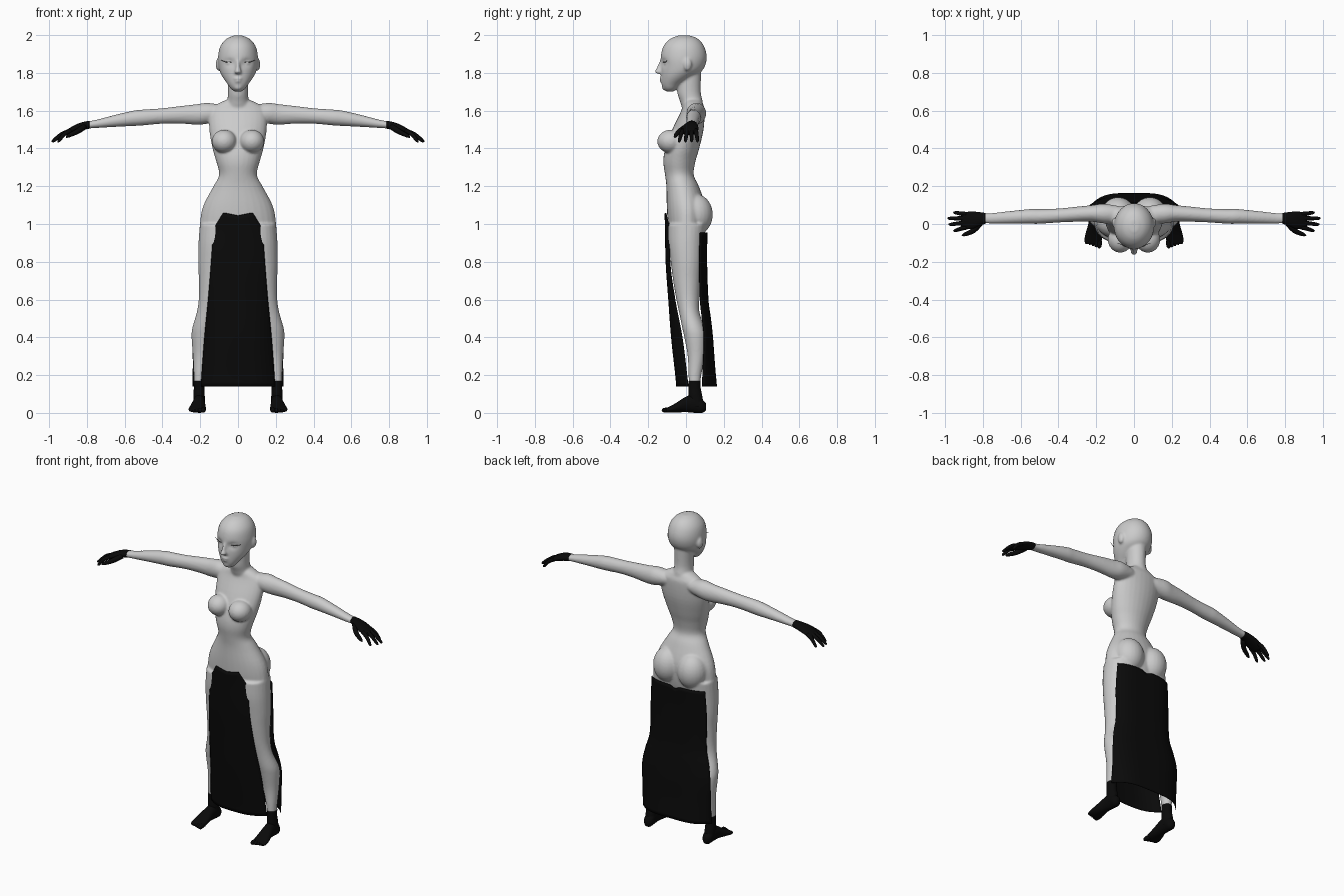
import bpy, bmesh, math
from mathutils import Vector


def material(name, v):
    m = bpy.data.materials.new(name)
    m.diffuse_color = (v, v, v, 1)
    return m


GREY = material("mannequin grey", 0.6)
BLACK = material("black cloth", 0.003)
DARK = material("lash grey", 0.12)


def resample(rows, n=4):
    """Catmull-Rom interpolation between the rows of a profile."""
    out = []
    for i in range(len(rows) - 1):
        p = [rows[max(0, min(len(rows) - 1, i + k))] for k in (-1, 0, 1, 2)]
        for j in range(n):
            t = j / n
            out.append([0.5 * (2 * b + (c - a) * t + (2 * a - 5 * b + 4 * c - d) * t * t
                               + (3 * b - a - 3 * c + d) * t ** 3) for a, b, c, d in zip(*p)])
    return out + [list(rows[-1])]


def loft(bm, axis, rows, side=1, sides=28):
    """Rows are (position on axis, centre 1, centre 2, radius 1, radius 2)."""
    rings = []
    for p, c1, c2, r1, r2 in resample(rows):
        ring = []
        for k in range(sides):
            a = 2 * math.pi * k / sides
            u, v = c1 + r1 * math.cos(a), c2 + r2 * math.sin(a)
            co = {"x": (p, u, v), "y": (u, p, v), "z": (u, v, p)}[axis]
            ring.append(bm.verts.new((co[0] * side, co[1], co[2])))
        rings.append(ring)
    for a, b in zip(rings, rings[1:]):
        for k in range(sides):
            bm.faces.new((a[k], a[(k + 1) % sides], b[(k + 1) % sides], b[k]))
    bm.faces.new(rings[0])
    bm.faces.new(rings[-1])
    return [v for r in rings for v in r]


def ball(bm, centre, radii):
    vs = bmesh.ops.create_uvsphere(bm, u_segments=24, v_segments=16, radius=1)["verts"]
    for v in vs:
        v.co = Vector([c + r * q for c, r, q in zip(centre, radii, v.co)])


def tube(bm, points, radii, sides=10):
    """Rounded digit along a short path."""
    rows = resample([(*p, r) for p, r in zip(points, radii)], 3)
    pts = [Vector(r[:3]) for r in rows]
    rings = []
    for i, r in enumerate(rows):
        d = (pts[min(i + 1, len(pts) - 1)] - pts[max(i - 1, 0)]).normalized()
        q = d.to_track_quat("Z", "Y")
        rings.append([bm.verts.new(pts[i] + q @ Vector((r[3] * math.cos(2 * math.pi * k / sides),
                      r[3] * math.sin(2 * math.pi * k / sides), 0))) for k in range(sides)])
    for a, b in zip(rings, rings[1:]):
        for k in range(sides):
            bm.faces.new((a[k], a[(k + 1) % sides], b[(k + 1) % sides], b[k]))
    bm.faces.new(rings[0])
    bm.faces.new(rings[-1])


def finish(name, bm, mat):
    bmesh.ops.recalc_face_normals(bm, faces=bm.faces)
    for f in bm.faces:
        f.smooth = True
    me = bpy.data.meshes.new(name)
    bm.to_mesh(me)
    bm.free()
    me.materials.append(mat)
    ob = bpy.data.objects.new(name, me)
    bpy.context.collection.objects.link(ob)
    return ob


# Body: overlapping volumes fused into one skin
bm = bmesh.new()
loft(bm, "z", [(0.88, 0, 0, .17, .07), (.94, 0, .003, .2, .088), (1.02, 0, .003, .2, .1),
               (1.1, 0, 0, .183, .102), (1.2, 0, -.018, .13, .086), (1.26, 0, -.035, .1, .076),
               (1.33, 0, -.035, .115, .085), (1.4, 0, -.02, .135, .09), (1.5, 0, .01, .152, .083),
               (1.6, 0, .037, .15, .062), (1.635, 0, .037, .11, .053), (1.66, 0, .035, .055, .045)])
# Neck
loft(bm, "z", [(1.6, 0, .038, .075, .055), (1.65, 0, .028, .058, .06), (1.7, 0, .016, .053, .062),
               (1.8, 0, .02, .055, .06)])
# Head with eye sockets pressed in
head = loft(bm, "z", [(1.7, 0, -.085, .015, .018), (1.715, 0, -.083, .037, .035),
                      (1.74, 0, -.075, .055, .054), (1.78, 0, -.045, .083, .087),
                      (1.82, 0, -.02, .1, .112), (1.88, 0, -.012, .106, .122),
                      (1.94, 0, -.012, .094, .108), (1.98, 0, -.01, .062, .074),
                      (1.998, 0, -.01, .022, .03)], sides=48)
for v in head:
    if v.co.y < -.04:
        d = ((abs(v.co.x) - .045) / .025) ** 2 + ((v.co.z - 1.853) / .018) ** 2
        v.co.y += .016 * math.exp(-d)
# Nose and lips
loft(bm, "z", [(1.795, 0, -.135, .016, .014), (1.805, 0, -.144, .019, .022),
               (1.83, 0, -.137, .011, .017), (1.87, 0, -.125, .009, .012)])
ball(bm, (0, -.128, 1.77), (.024, .014, .007))
ball(bm, (0, -.125, 1.756), (.02, .014, .007))
ball(bm, (0, -.108, 1.725), (.025, .02, .018))
for s in (-1, 1):
    # Closed eyelids and ears
    ball(bm, (s * .044, -.1, 1.853), (.019, .017, .013))
    ball(bm, (s * .104, .008, 1.845), (.014, .022, .034))
    # Chest and hips
    ball(bm, (s * .073, -.082, 1.437), (.066, .07, .062))
    ball(bm, (s * .084, .052, 1.05), (.09, .09, .108))
    # Leg
    loft(bm, "z", [(.15, .206, .045, .027, .03), (.2, .203, .047, .031, .034),
                   (.3, .193, .055, .046, .046), (.4, .184, .05, .062, .059),
                   (.45, .177, .04, .065, .06), (.53, .155, .018, .064, .054),
                   (.6, .141, .01, .067, .061), (.7, .126, .006, .081, .074),
                   (.8, .116, .005, .095, .086), (.9, .107, .002, .102, .095),
                   (1.0, .105, .006, .097, .099)], s)
    # Arm
    loft(bm, "x", [(.08, .05, 1.59, .045, .04), (.16, .055, 1.586, .052, .055),
                   (.22, .056, 1.58, .044, .054), (.3, .052, 1.578, .04, .047),
                   (.4, .045, 1.572, .037, .041), (.5, .04, 1.564, .039, .042),
                   (.55, .04, 1.56, .039, .041), (.65, .035, 1.546, .034, .032),
                   (.75, .03, 1.53, .028, .022), (.8, .03, 1.524, .026, .019)], s)
body = finish("body", bm, GREY)
rem = body.modifiers.new("fuse", "REMESH")
rem.mode, rem.voxel_size, rem.use_smooth_shade = "VOXEL", 0.0065, True
smo = body.modifiers.new("soften", "SMOOTH")
smo.factor, smo.iterations = 0.5, 6

for s, label in ((-1, "right"), (1, "left")):
    # Hand with four fingers and a thumb
    bm = bmesh.new()
    loft(bm, "x", [(.785, .03, 1.526, .028, .021), (.82, .026, 1.519, .037, .021),
                   (.86, .02, 1.506, .046, .02), (.9, .018, 1.488, .044, .015),
                   (.915, .018, 1.481, .036, .009)], s)
    for y0, y1, x1 in ((-.017, -.035, .955), (.007, -.002, .98), (.03, .03, .985), (.052, .06, .955)):
        tube(bm, [(s * .885, y0, 1.495), (s * (.885 + x1) / 2, (y0 + y1) / 2, 1.475),
                  (s * (x1 - .008), y1, 1.442), (s * x1, y1, 1.434)], [.012, .011, .008, .003])
    tube(bm, [(s * .815, .005, 1.515), (s * .85, -.035, 1.49), (s * .895, -.055, 1.468),
              (s * .91, -.06, 1.458)], [.017, .014, .01, .003])
    finish(label + "_hand", bm, BLACK)

    # Foot with ankle and toes
    bm = bmesh.new()
    loft(bm, "z", [(.03, .205, .06, .03, .035), (.09, .206, .05, .03, .036),
                   (.13, .206, .046, .028, .032), (.168, .206, .046, .029, .032)], s)
    loft(bm, "y", [(-.105, .217, .014, .04, .01), (-.085, .216, .018, .046, .017),
                   (-.05, .213, .028, .043, .026), (0, .208, .045, .034, .041),
                   (.05, .205, .05, .031, .05), (.085, .205, .036, .028, .036),
                   (.105, .205, .032, .014, .02)], s)
    for i in range(5):
        x, r = .184 + .0165 * i, .013 - .0012 * i
        tip = -.128 + .006 * i
        tube(bm, [(s * x, -.08, .016), (s * x, tip + .012, .014), (s * x, tip, .011)], [r, r, .004])
    finish(label + "_foot", bm, BLACK)

    # Eyelashes
    bm = bmesh.new()
    tube(bm, [(s * .026, -.113, 1.851), (s * .045, -.121, 1.859), (s * .066, -.108, 1.858),
              (s * .092, -.1, 1.868)], [.001, .002, .002, .0006], 6)
    finish(label + "_eyelash", bm, DARK)


def panel(name, rows, top, power):
    """Hanging cloth; rows are (height, half width, middle y, edge y)."""
    bm = bmesh.new()
    prof, cols, nr = resample(rows, 8), 32, 40
    grid = []
    for j in range(nr + 1):
        line = []
        for i in range(cols + 1):
            u = 2 * i / cols - 1
            z = rows[0][0] + (top(abs(u)) - rows[0][0]) * j / nr
            k = max(q for q in range(len(prof) - 1) if q == 0 or prof[q][0] <= z)
            a, b = prof[k], prof[k + 1]
            t = (z - a[0]) / (b[0] - a[0])
            w, ym, ye = [p + (q - p) * t for p, q in zip(a[1:], b[1:])]
            line.append(bm.verts.new((u * w, ym + (ye - ym) * abs(u) ** power, z)))
        grid.append(line)
    for a, b in zip(grid, grid[1:]):
        for i in range(cols):
            bm.faces.new((a[i], a[i + 1], b[i + 1], b[i]))
    ob = finish(name, bm, BLACK)
    sol = ob.modifiers.new("thickness", "SOLIDIFY")
    sol.thickness, sol.offset = .004, 0


# Front and back cloth panels
panel("front_skirt_panel",
      [(.14, .195, -.05, .012), (.2, .192, -.055, .005), (.4, .177, -.077, -.02),
       (.6, .158, -.092, -.058), (.8, .142, -.106, -.085), (.98, .13, -.109, -.083),
       (1.07, .125, -.113, -.085)],
      lambda u: 1.045 + .015 * min(1, u / .6) if u < .62 else 1.06 - .085 * (u - .62) / .38, 3)
panel("back_skirt_panel",
      [(.14, .24, .162, .085), (.25, .238, .152, .09), (.4, .238, .141, .095),
       (.5, .222, .13, .085), (.6, .198, .117, .075), (.8, .195, .11, .07),
       (.97, .185, .112, .075)],
      lambda u: .955 - .015 * math.exp(-(u / .12) ** 2), 4)
